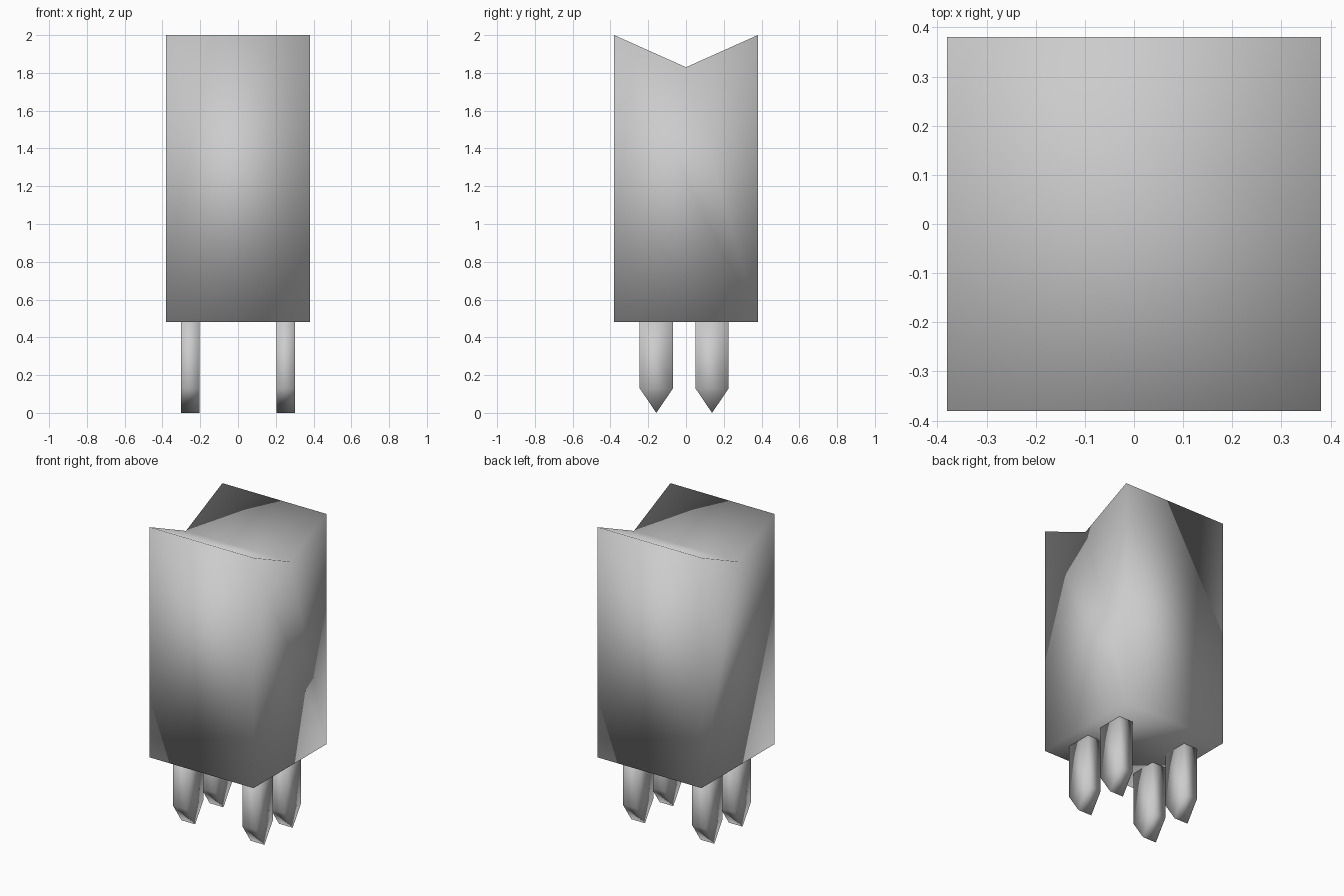
import bpy, bmesh

if "Cube" in bpy.data.objects:
    bpy.data.objects.remove(bpy.data.objects["Cube"])


def prism(name, profile, x0, x1):
    """Extrude a (y, z) profile along x, with fully smooth shading."""
    bm = bmesh.new()
    face = bm.faces.new([bm.verts.new((x0, y, z)) for y, z in profile])
    ext = bmesh.ops.extrude_face_region(bm, geom=[face])
    verts = [g for g in ext["geom"] if isinstance(g, bmesh.types.BMVert)]
    bmesh.ops.translate(bm, verts=verts, vec=(x1 - x0, 0, 0))
    bmesh.ops.recalc_face_normals(bm, faces=bm.faces)
    for f in bm.faces:
        f.smooth = True
    mesh = bpy.data.meshes.new(name)
    bm.to_mesh(mesh)
    bm.free()
    obj = bpy.data.objects.new(name, mesh)
    bpy.context.collection.objects.link(obj)
    return obj


# Body: square block with a V-shaped valley across the top
W, BASE, TOP, VALLEY = 0.38, 0.48, 2.0, 1.83
prism("body", [(-W, BASE), (W, BASE), (W, TOP), (0, VALLEY), (-W, TOP)], -W, W)

# Four wedge-tipped legs
HALF_X, HALF_Y, SHOULDER = 0.05, 0.088, 0.13
for side, x in (("left", -0.253), ("right", 0.253)):
    for end, y in (("front", -0.157), ("back", 0.138)):
        outline = [(y, 0), (y + HALF_Y, SHOULDER), (y + HALF_Y, BASE),
                   (y - HALF_Y, BASE), (y - HALF_Y, SHOULDER)]
        prism(f"{end}_{side}_leg", outline, x - HALF_X, x + HALF_X)
